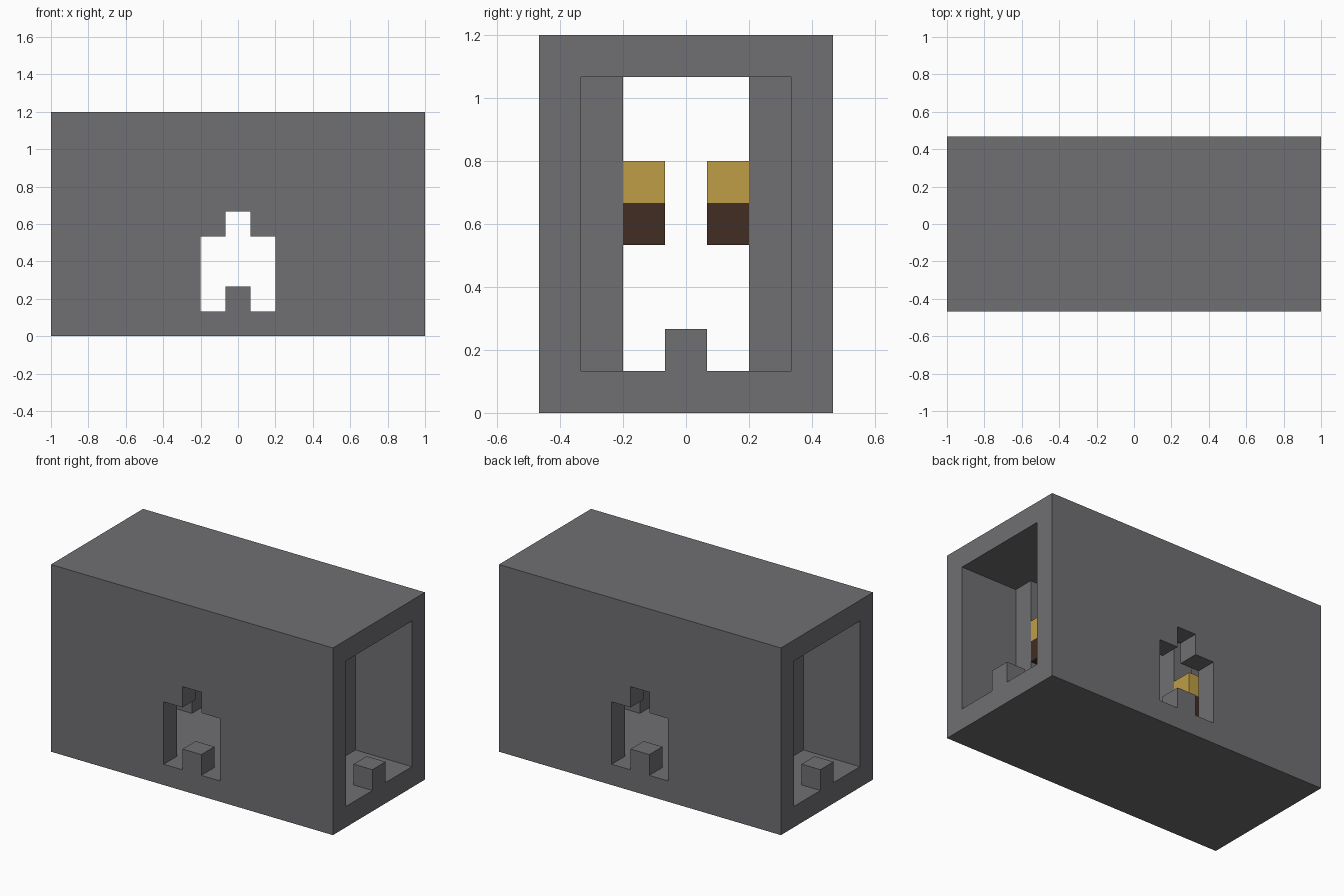
import bpy
import bmesh
import math
from mathutils import Vector

cube = bpy.data.objects.get("Cube")
if cube:
    bpy.data.objects.remove(cube, do_unlink=True)

U = 2 / 15                      # edge of one building block
NX, NY, NZ = 7, 3, 9            # half length, half depth, height in blocks


def material(name, color):
    mat = bpy.data.materials.new(name)
    mat.use_nodes = True
    mat.diffuse_color = (*color, 1)
    bsdf = mat.node_tree.nodes["Principled BSDF"]
    bsdf.inputs["Base Color"].default_value = (*color, 1)
    bsdf.inputs["Roughness"].default_value = 0.9
    return mat


stone = material("grey_stone", (0.162, 0.158, 0.165))
wood = material("dark_wood", (0.053, 0.026, 0.017))
glow = material("golden_flame", (0.515, 0.337, 0.061))


# Which part fills each block; the rules are symmetric in x and y
def part_at(x, y, z):
    x, y = abs(x), abs(y)
    if x > NX or y > NY or not 0 <= z < NZ:
        return None
    if z in (0, NZ - 1):                            # floor and roof
        return "hall_shell"
    if y == NY:                                     # long walls with archways
        step = x == 0 and z == 1
        arch = (x <= 1 and z <= 3) or (x == 0 and z == 4)
        return "hall_shell" if step or not arch else None
    if x == NX and y == 0 and z == 1:               # step in each open end
        return "hall_shell"
    if x == 4 and y == 2:                           # full height pillars
        return "hall_shell"
    if x == 4 and y == 1 and z in (4, 5):           # torches on the pillars
        return "torch_handles" if z == 4 else "torch_flames"
    return None


# Build one part from its exposed block faces, then merge flat areas
def build_part(name, mat):
    bm = bmesh.new()
    axes = [Vector(a) for a in ((1, 0, 0), (0, 1, 0), (0, 0, 1))]
    for x in range(-NX, NX + 1):
        for y in range(-NY, NY + 1):
            for z in range(NZ):
                if part_at(x, y, z) != name:
                    continue
                centre = Vector((x, y, z + 0.5))
                for i in range(3):
                    for sign in (-1, 1):
                        n = axes[i] * sign
                        if part_at(x + int(n.x), y + int(n.y), z + int(n.z)):
                            continue
                        a = axes[(i + 1) % 3] / 2
                        b = axes[(i + 2) % 3] / 2 * sign
                        mid = centre + n / 2
                        corners = (mid - a - b, mid + a - b, mid + a + b, mid - a + b)
                        bm.faces.new([bm.verts.new(c * U) for c in corners])
    bmesh.ops.remove_doubles(bm, verts=bm.verts, dist=U / 100)
    bmesh.ops.dissolve_limit(bm, angle_limit=math.radians(1),
                             verts=bm.verts, edges=bm.edges)
    mesh = bpy.data.meshes.new(name)
    bm.to_mesh(mesh)
    bm.free()
    mesh.materials.append(mat)
    bpy.context.collection.objects.link(bpy.data.objects.new(name, mesh))


build_part("hall_shell", stone)
build_part("torch_handles", wood)
build_part("torch_flames", glow)
